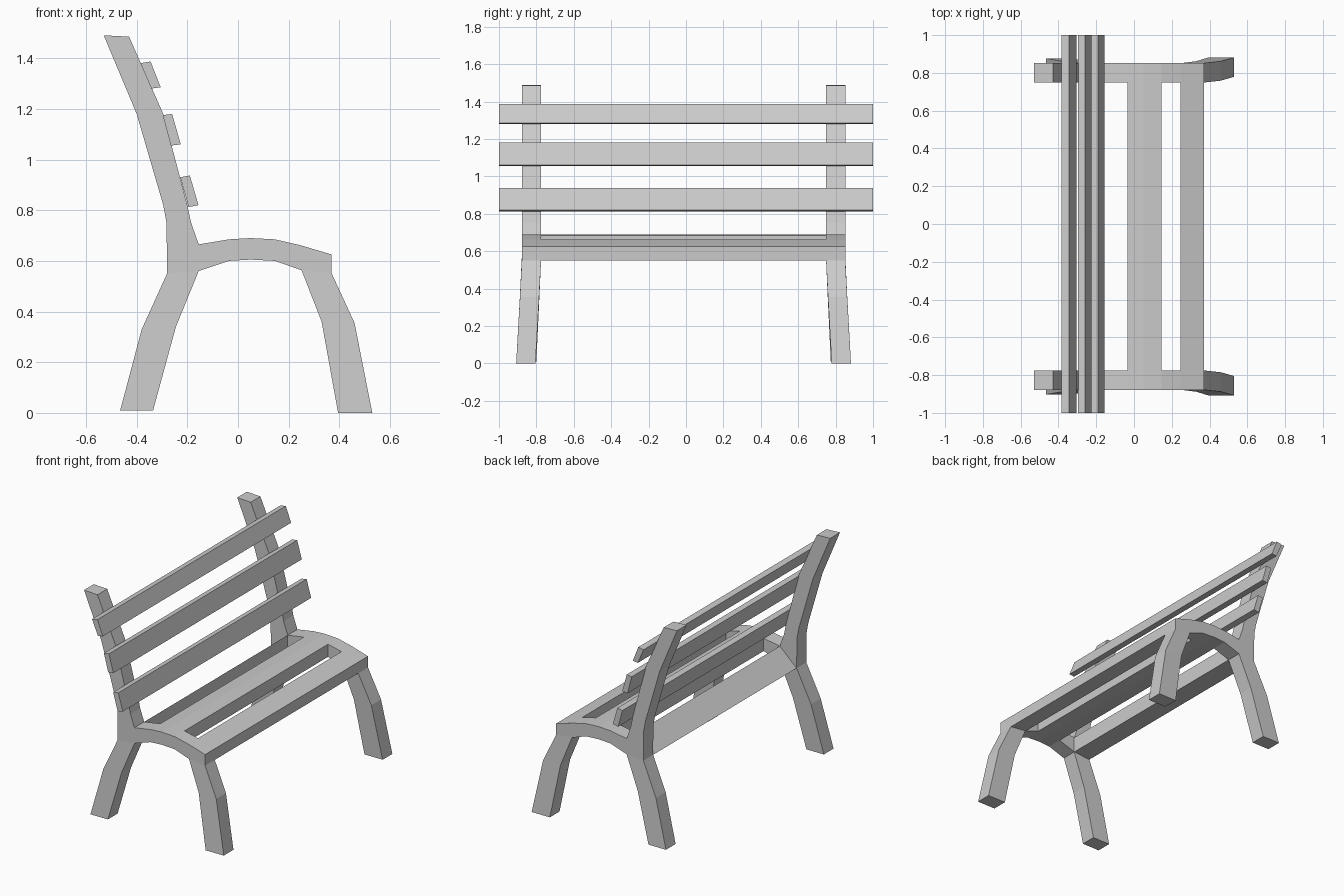
import bpy
import bmesh

cube = bpy.data.objects.get("Cube")
if cube:
    bpy.data.objects.remove(cube, do_unlink=True)

grey = bpy.data.materials.new("plain grey")
grey.use_nodes = True
colour = (0.6, 0.6, 0.6, 1)
grey.diffuse_color = colour
grey.node_tree.nodes["Principled BSDF"].inputs["Base Color"].default_value = colour

MID_Y, INNER, OUTER = -0.013, 0.762, 0.865


def finish(name, bm):
    bmesh.ops.remove_doubles(bm, verts=bm.verts, dist=0.0005)
    bmesh.ops.recalc_face_normals(bm, faces=bm.faces)
    mesh = bpy.data.meshes.new(name)
    bm.to_mesh(mesh)
    bm.free()
    mesh.materials.append(grey)
    obj = bpy.data.objects.new(name, mesh)
    bpy.context.collection.objects.link(obj)


def loft(name, sections, y0, y1):
    """Skin a bar through sections of (rear point, front point, sideways splay)."""
    bm = bmesh.new()
    rings = []
    for (xa, za), (xb, zb), splay in sections:
        a, b = y0 + splay, y1 + splay
        rings.append([bm.verts.new(p) for p in
                      ((xa, a, za), (xb, a, zb), (xb, b, zb), (xa, b, za))])
    for r, s in zip(rings, rings[1:]):
        for i in range(4):
            j = (i + 1) % 4
            bm.faces.new((r[i], r[j], s[j], s[i]))
    bm.faces.new(rings[0])
    bm.faces.new(rings[-1])
    finish(name, bm)


def prism(name, profile, y0, y1):
    """Extrude an x-z outline along y."""
    bm = bmesh.new()
    face = bm.faces.new([bm.verts.new((x, y0, z)) for x, z in profile])
    new = bmesh.ops.extrude_face_region(bm, geom=[face])["geom"]
    bmesh.ops.translate(bm, vec=(0, y1 - y0, 0),
                        verts=[v for v in new if isinstance(v, bmesh.types.BMVert)])
    finish(name, bm)


# Shared outlines of the side frames
post = [((-0.28, 0.55), (-0.155, 0.665), 0), ((-0.282, 0.75), (-0.185, 0.75), 0),
        ((-0.295, 0.82), (-0.2, 0.82), 0), ((-0.4, 1.18), (-0.295, 1.18), 0),
        ((-0.53, 1.49), (-0.43, 1.485), 0)]
rear_leg = [((-0.28, 0.55), (-0.155, 0.56), 0), ((-0.38, 0.33), (-0.245, 0.34), 0.01),
            ((-0.465, 0.01), (-0.335, 0.01), 0.025)]
front_leg = [((0.25, 0.565), (0.37, 0.55), 0), ((0.33, 0.36), (0.46, 0.355), 0.01),
             ((0.395, 0), (0.53, 0), 0.03)]
rail_top = [(-0.155, 0.665), (-0.035, 0.685), (0.05, 0.69), (0.145, 0.685),
            (0.245, 0.662), (0.37, 0.625)]
rail_base = [(-0.155, 0.56), (-0.035, 0.6), (0.05, 0.605), (0.145, 0.6),
             (0.245, 0.565), (0.37, 0.55)]
joint = [(-0.28, 0.55), rail_top[0], rail_base[0]]


def board(first, last):
    return rail_top[first:last + 1] + rail_base[first:last + 1][::-1]


# Side frames, mirrored across the middle
for label, side in (("right", -1), ("left", 1)):
    y0, y1 = MID_Y + side * INNER, MID_Y + side * OUTER
    for part, sections in (("back_post", post), ("rear_leg", rear_leg),
                           ("front_leg", front_leg)):
        loft(f"{label}_{part}", [(a, b, s * side) for a, b, s in sections], y0, y1)
    prism(f"{label}_arched_rail", board(0, 5), y0, y1)
    prism(f"{label}_rear_joint", joint, y0, y1)

# Seat boards between the frames
for name, profile in (("rear_seat_rail", joint), ("middle_seat_board", board(1, 3)),
                      ("front_seat_board", board(4, 5))):
    prism(name, profile, MID_Y - INNER, MID_Y + INNER)

# Backrest slats
slats = {
    "upper": [(-0.385, 1.38), (-0.345, 1.387), (-0.305, 1.285), (-0.342, 1.28)],
    "middle": [(-0.297, 1.175), (-0.26, 1.18), (-0.226, 1.06), (-0.265, 1.055)],
    "lower": [(-0.228, 0.93), (-0.19, 0.937), (-0.156, 0.82), (-0.195, 0.812)],
}
for name, profile in slats.items():
    prism(f"{name}_back_slat", profile, -1, 1)
